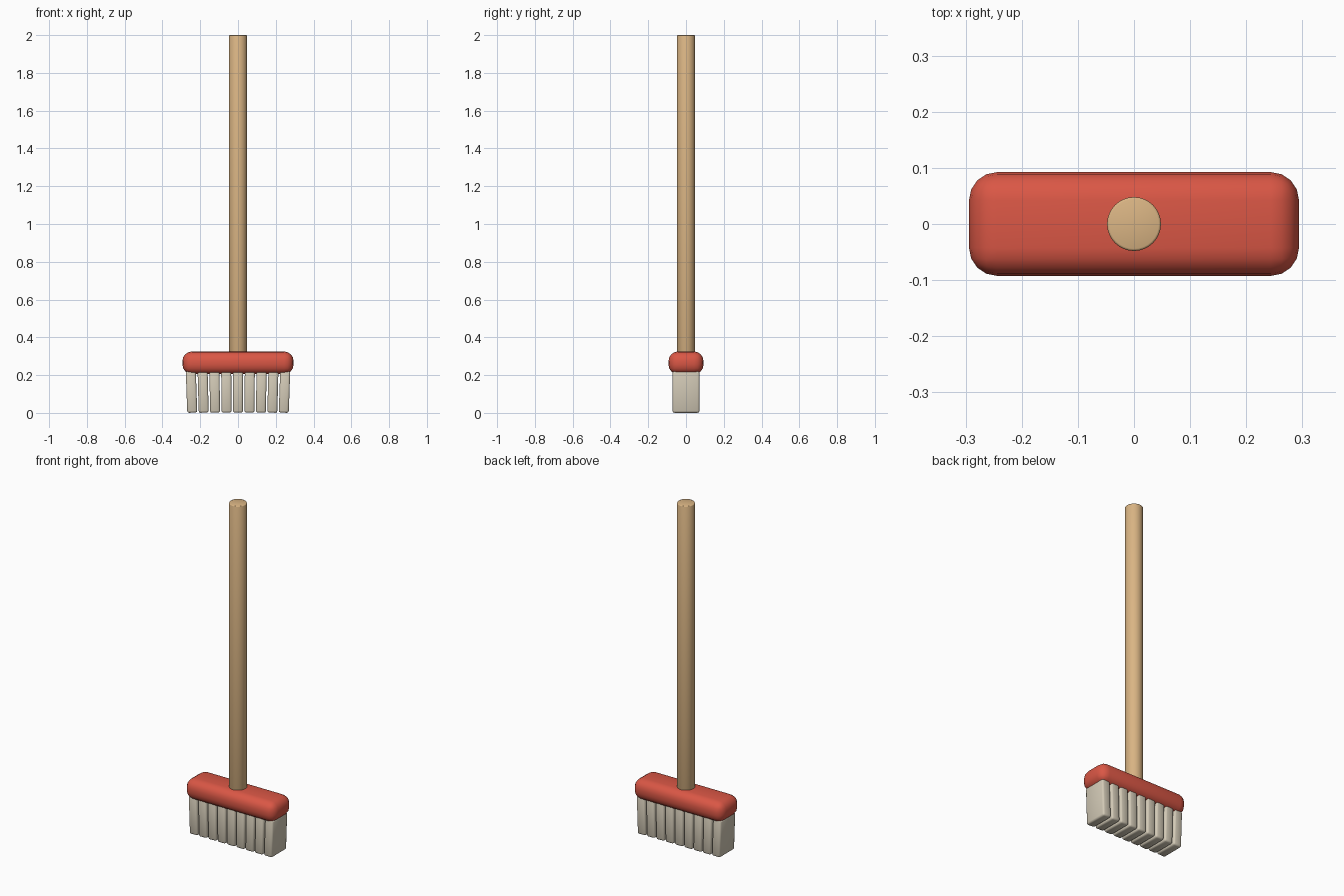
import bpy, math

if "Cube" in bpy.data.objects:
    bpy.data.objects.remove(bpy.data.objects["Cube"])

def material(name, color):
    m = bpy.data.materials.new(name)
    m.diffuse_color = (*color, 1)
    m.use_nodes = True
    m.node_tree.nodes["Principled BSDF"].inputs["Base Color"].default_value = m.diffuse_color
    return m

wood = material("wood", (0.70, 0.46, 0.23))
red = material("red", (0.70, 0.095, 0.06))
straw = material("bristle_beige", (0.65, 0.59, 0.47))

def rounded_box(name, size, loc, bevel, segments, mat, tilt=0):
    bpy.ops.mesh.primitive_cube_add(size=1, location=loc)
    o = bpy.context.object
    o.name = name
    o.scale = size
    bpy.ops.object.transform_apply(location=False, rotation=False, scale=True)
    o.rotation_euler.y = tilt
    mod = o.modifiers.new("round", 'BEVEL')
    mod.width = bevel
    mod.segments = segments
    bpy.ops.object.shade_smooth()
    o.data.materials.append(mat)
    return o

# Handle
bpy.ops.mesh.primitive_cylinder_add(vertices=32, radius=0.048, depth=1.74, location=(0, 0, 1.13))
handle = bpy.context.object
handle.name = "handle"
mod = handle.modifiers.new("edge", 'BEVEL')
mod.width = 0.004
mod.segments = 2
mod.limit_method = 'ANGLE'
bpy.ops.object.shade_smooth()
handle.data.materials.append(wood)

# Brush head
rounded_box("brush_head", (0.588, 0.185, 0.12), (0, 0, 0.265), 0.05, 4, red)

# Row of bristle tufts, outer ones leaning slightly
for i in range(9):
    k = i - 4
    rounded_box(f"bristle_tuft_{i + 1}", (0.053, 0.142, 0.22), (k * 0.0615, 0, 0.111),
                0.01, 2, straw, tilt=math.radians(0.5 * k))
